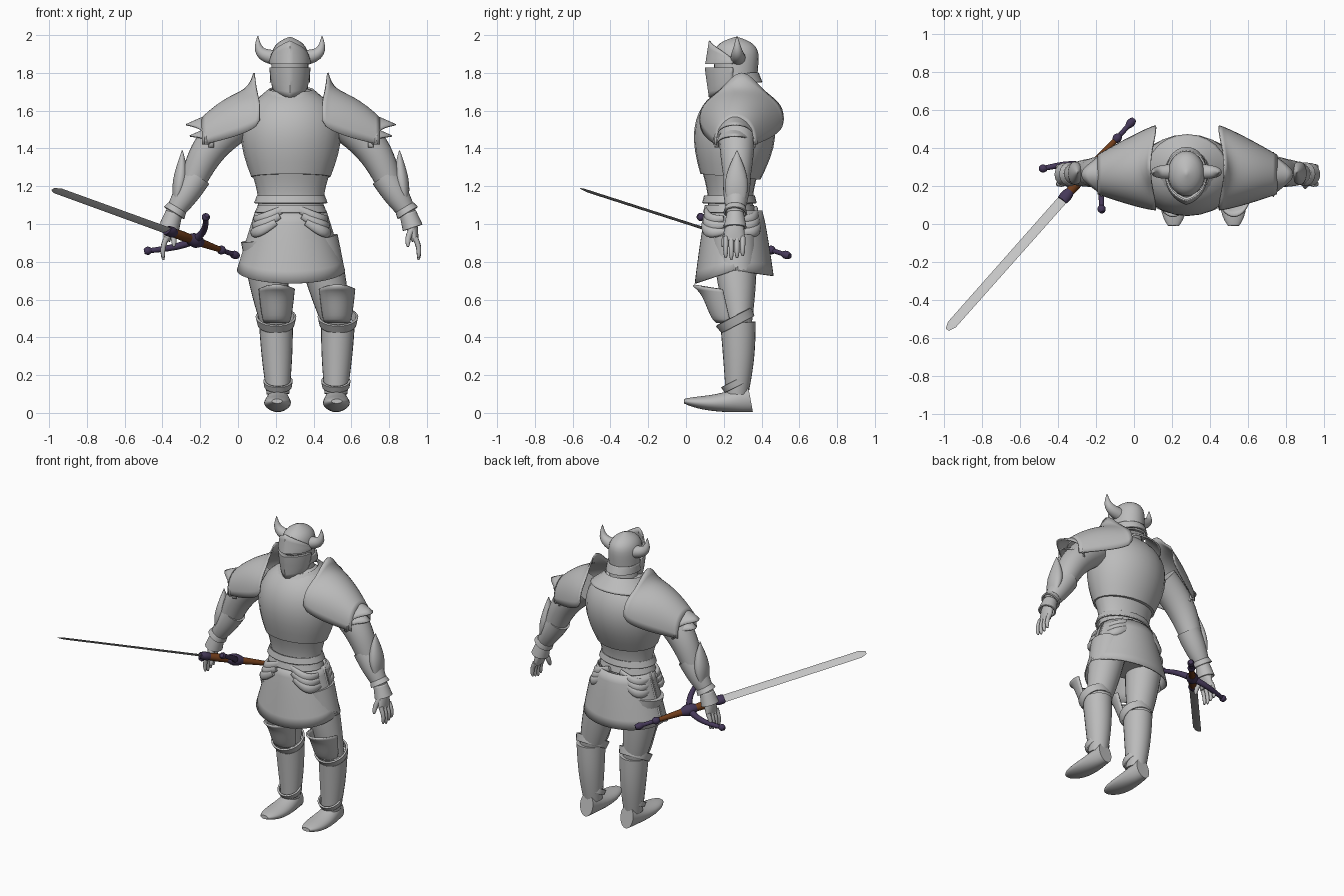
import bpy, bmesh
from math import sin, cos, pi, radians
from mathutils import Vector

cube = bpy.data.objects.get("Cube")
if cube:
    bpy.data.objects.remove(cube, do_unlink=True)


def material(name, red, green, blue):
    made = bpy.data.materials.new(name)
    made.use_nodes = True
    color = (red, green, blue, 1)
    made.diffuse_color = color
    made.node_tree.nodes["Principled BSDF"].inputs["Base Color"].default_value = color
    return made


steel = material("grey_steel", .5, .5, .5)
blade_steel = material("blade_steel", .55, .55, .55)
purple = material("dark_purple_metal", .06, .04, .1)
leather = material("brown_leather", .16, .045, .01)

X, Y, Z = Vector((1, 0, 0)), Vector((0, 1, 0)), Vector((0, 0, 1))
BODY, LEGS = .28, .365   # centre lines of the upper body and of the lower legs
parts = []


def steps(count):
    return [i / count for i in range(count + 1)]


def mix(a, b, f):
    return a + (b - a) * f


def pair(size):
    return Vector(size if isinstance(size, tuple) else (size, size))


def skin(name, rows, closed=False, mat=steel, center=BODY, mirror=False, thick=.008):
    """Join rows of points into a surface: closed rows make a solid, unless thick."""
    bm = bmesh.new()
    grid = [[bm.verts.new(point) for point in row] for row in rows]
    count = len(rows[0])
    for low, high in zip(grid, grid[1:]):
        for i in range(count if closed else count - 1):
            j = (i + 1) % count
            bm.faces.new((low[i], low[j], high[j], high[i]))
    if not thick:
        bm.faces.new(grid[0])
        bm.faces.new(grid[-1])
    bmesh.ops.recalc_face_normals(bm, faces=bm.faces)
    mesh = bpy.data.meshes.new(name)
    bm.to_mesh(mesh)
    bm.free()
    mesh.materials.append(mat)
    part = bpy.data.objects.new(name, mesh)
    part.location.x = center
    bpy.context.collection.objects.link(part)
    if thick:
        solid = part.modifiers.new("thickness", 'SOLIDIFY')
        solid.thickness, solid.offset = thick, 0
    if mirror:
        part.modifiers.new("mirror", 'MIRROR').use_mirror_merge = False
    parts.append(part)


def limb(name, start, end, first, last, bulge=0, taper=0, power=8,
         bow=(0, 0, 0), side=X, sides=24, thick=0, **options):
    """Oval sweep from start to end; sizes are one radius or (along side, across)."""
    start, end, bow, side = Vector(start), Vector(end), Vector(bow), Vector(side)
    rows = []
    for f in [sin(pi / 2 * f) for f in steps(12)]:
        ahead = (end - start + bow * pi * cos(pi * f)).normalized()
        u = (side - ahead * side.dot(ahead)).normalized()
        v = ahead.cross(u)
        spot = mix(start, end, f) + bow * sin(pi * f)
        size = mix(pair(first), pair(last), f) + pair(bulge) * sin(pi * f)
        size *= 1 - taper * f ** power
        turns = [2 * pi * k / sides for k in range(sides)]
        rows.append([spot + u * size.x * cos(t) + v * size.y * sin(t) for t in turns])
    skin(name, rows, closed=True, thick=thick, **options)


# Torso: waist, breastplate, collar and belt
limb("waist_plate", (0, .235, 1), (0, .235, 1.28), (.18, .13), (.21, .15), bulge=-.02)
limb("breastplate", (0, .235, 1.25), (0, .28, 1.71), (.21, .16), (.21, .16),
     bulge=.055, taper=.5)
limb("gorget", (0, .28, 1.63), (0, .27, 1.71), (.21, .19), (.115, .12), thick=.01)
limb("neck", (0, .27, 1.65), (0, .27, 1.8), .1, .08)
for name, low, size in (("upper", 1.11, .19), ("lower", 1.06, .185)):
    limb(name + "_belt_lame", (0, .23, low), (0, .23, low + .04),
         (size, size - .05), (size - .015, size - .06), thick=.01)

# Hip lames, in fans of three on the front and back of each hip
for name, way in (("front", -1), ("back", 1)):
    for k in range(3):
        drop, out = .035 * k, .008 * k
        limb(f"{name}_hip_lame_{k + 1}",
             (.04 + .02 * k, .24 + way * (.13 + out), 1.08 - drop),
             (.19 + out, .24 + way * .04, 1.03 - drop),
             (.018, .01), (.015, .008), bulge=(.012, .01), bow=(.03, way * .03, -.025),
             side=Z, mirror=True)

# Skirt: front and back panels that overlap at the sides
for name, way, dip, reach in (("front", -1, .07, 96), ("back", 1, .03, 92)):
    rows = []
    for f in steps(6):
        angles = [radians(reach) * (2 * g - 1) for g in steps(24)]
        rows.append([(mix(.185, .283, f) * sin(a),
                      .255 + way * mix(.145, .205, f ** .8) * cos(a),
                      mix(1.07, .755 - dip * max(0, cos(a)), f)) for a in angles])
    skin(name + "_skirt_panel", rows)
limb("pelvis", (0, .25, 1.05), (0, .26, .8), (.17, .12), (.14, .1))

# Helmet skull, neck guard and horns
HEAD = BODY - .005
limb("helmet_skull", (0, .265, 1.75), (0, .265, 1.99), (.098, .11), (.1, .13),
     taper=.95, power=7, center=HEAD)
limb("helmet_neck_guard", (0, .28, 1.8), (0, .28, 1.75), .1, (.102, .12),
     thick=.01, center=HEAD)
limb("horn", (.08, .275, 1.88), (.17, .27, 1.995), .04, .002, bulge=.007,
     bow=(.03, 0, -.025), center=HEAD, mirror=True)


def face_row(z, front, width, peak=0, curve=1):
    """Half oval with a keel; its middle is moved up by peak."""
    row = []
    for f in steps(20):
        a = pi * (f - .5)
        keel = 1 - abs(2 * f - 1)
        row.append((width * sin(a), mix(.25, front, .7 * cos(a) + .3 * keel),
                    z + peak * keel ** curve))
    return row


skin("visor_lower", [face_row(mix(1.72, 1.825, f), mix(.125, .103, f), mix(.08, .106, f ** .5),
                              -.05 * (1 - f), curve=.4) for f in steps(5)]
     + [face_row(1.825, .14, .09)], center=HEAD)
skin("visor_upper", [face_row(1.85, .14, .09), face_row(1.85, .105, .107)]
     + [face_row(1.86, mix(.108, .125, f), mix(.107, .1, f), .11 * f, curve=.65)
        for f in steps(3)], center=HEAD)


# Shoulder guards: domed shell with a tall inner crest, then two pointed lames
def saddle(x, top, bottom, middle, half, tip=0, crest=0):
    return [(x + tip * sin(t) ** 4, middle - half * cos(t),
             mix(bottom, top, sin(t) ** .8) + crest * sin(t) ** 10)
            for t in (pi * f for f in steps(24))]


skin("pauldron", [saddle(mix(.165, .47, f), 1.71 - .15 * f ** 2, 1.55 - .13 * f ** .5,
                         mix(.295, .26, f), mix(.22, .1, f ** 1.2),
                         tip=.03 * (1 - f) ** 4, crest=.09 * (1 - f) ** 8)
                  for f in steps(14)], mirror=True)
for name, drop in (("upper", 0), ("lower", .06)):
    skin(name + "_pauldron_lame",
         [saddle(mix(.43, .455, f) - drop / 3, mix(1.58, 1.525, f) - drop, 1.42 - drop / 4,
                 .26, mix(.1, .115, f) - drop / 6, tip=.1 * f) for f in steps(4)], mirror=True)

# Arms, from named joints
shoulder, elbow, wrist = Vector((.28, .27, 1.54)), Vector((.52, .27, 1.22)), Vector((.63, .26, 1.04))
palm, knuckle = Vector((.645, .26, .98)), Vector((.657, .255, .91))
arm = dict(side=Y, mirror=True)
limb("upper_arm", shoulder, elbow, .1, .068, bulge=.008, bow=(.025, 0, .025), **arm)
limb("bracer", mix(elbow, shoulder, .1), wrist, .075, .04, bulge=.008, **arm)
limb("elbow_spike", (.61, .265, 1.12), (.575, .27, 1.39), (.045, .014), .002,
     bulge=(.035, .03), bow=(-.008, 0, -.02), **arm)
limb("upper_cuff", mix(wrist, elbow, .25), mix(wrist, elbow, .1), .05, .058, thick=.01, **arm)
limb("hand_cuff", mix(wrist, elbow, .1), palm, .04, (.056, .05), thick=.01, **arm)
limb("palm", wrist, knuckle, (.036, .03), (.055, .018), bulge=.005, **arm)
for k in range(4):
    base = knuckle + Y * .03 * (k - 1.5) + Z * .02
    limb(f"finger_{k + 1}", base, base - Z * (.12 - .01 * abs(k - 1)) + X * .018,
         .015, .012, taper=.6, bow=(.01, 0, 0), sides=10, **arm)
limb("thumb", palm - Y * .035, palm - Y * .07 - Z * .1 - X * .025,
     .019, .013, taper=.6, bow=(-.01, 0, 0), sides=10, **arm)

# Legs: the stance leans the thighs to one side
for name, hip, knee in (("right", .13, .2), ("left", .415, .53)):
    limb(name + "_thigh", (hip, .255, .92), (knee, .285, .44), (.115, .12), (.07, .06),
         bulge=.01, center=0)
rows = []
for f in steps(10):
    angles = [pi * (g - .5) for g in steps(18)]
    rows.append([(.16 + mix(.062, .09, f ** .6) * sin(a),
                  .235 - .04 * f - (.07 + .05 * f ** .5 + .035 * f ** 6) * cos(a),
                  mix(.48, .655, f) + .02 * f * cos(a)) for a in angles])
leg = dict(center=LEGS, mirror=True)
skin("knee_guard", rows, thick=.012, **leg)
ankle, calf = Vector((.153, .27, .1)), Vector((.164, .275, .48))
limb("greave", ankle, calf, .06, (.09, .094), bulge=.005, bow=(0, .006, 0), **leg)
limb("greave_rim", calf - Z * .012, calf + Z * .03 - Y * .022, .092, .102, thick=.012, **leg)
limb("boot_cuff", ankle + Z * .04, ankle + Z * .07 - Y * .015, .067, .072, thick=.012, **leg)
limb("boot", (.153, .34, .078), (.158, -.01, .062), (.048, .075), (.062, .026),
     bulge=(.016, -.004), taper=.55, bow=(0, 0, -.016), **leg)

# Sword: each piece is a stretch of the line from point to pommel
point, pommel = Vector((-.98, -.555, 1.185)), Vector((0, .55, .83))
axis = (pommel - point).normalized()
cross = Vector((.31, -.215, .18)).normalized()


def stretch(name, start, end, first, last, mat, bulge=0, sides=12):
    limb(name, mix(point, pommel, start), mix(point, pommel, end), first, last,
         bulge=bulge, side=cross, sides=sides, mat=mat, center=0)


stretch("blade_point", 0, .025, (.012, .001), (.028, .006), blade_steel, sides=4)
stretch("blade", .025, .64, (.028, .006), (.029, .007), blade_steel, sides=4)
stretch("blade_collar", .615, .66, (.03, .02), .022, purple, bulge=.006)
stretch("forward_grip", .65, .75, .022, .022, leather, bulge=.004)
stretch("guard_block", .735, .8, .024, .024, purple, bulge=.014)
stretch("grip", .79, .91, .023, .014, leather)
stretch("grip_ring", .895, .925, .014, .014, purple, bulge=.01)
stretch("pommel_stem", .92, .98, .013, .013, purple)
stretch("pommel", .965, 1, .014, .014, purple, bulge=.008)
hub = mix(point, pommel, .765)
for name, way in (("upper", 1), ("lower", -1)):
    end = hub + cross * way * .207 - axis * .145
    reach = (end - hub).normalized()
    trim = dict(side=axis, sides=12, mat=purple, center=0)
    limb(name + "_guard_arm", hub, end, .022, .013, bow=axis * .03, **trim)
    limb(name + "_guard_knob", end - reach * .02, end + reach * .02, .012, .012,
         bulge=.01, **trim)

# Smooth shading with sharp creases
bpy.ops.object.select_all(action='DESELECT')
for part in parts:
    part.select_set(True)
bpy.context.view_layer.objects.active = parts[0]
bpy.ops.object.shade_smooth_by_angle(angle=radians(38))
